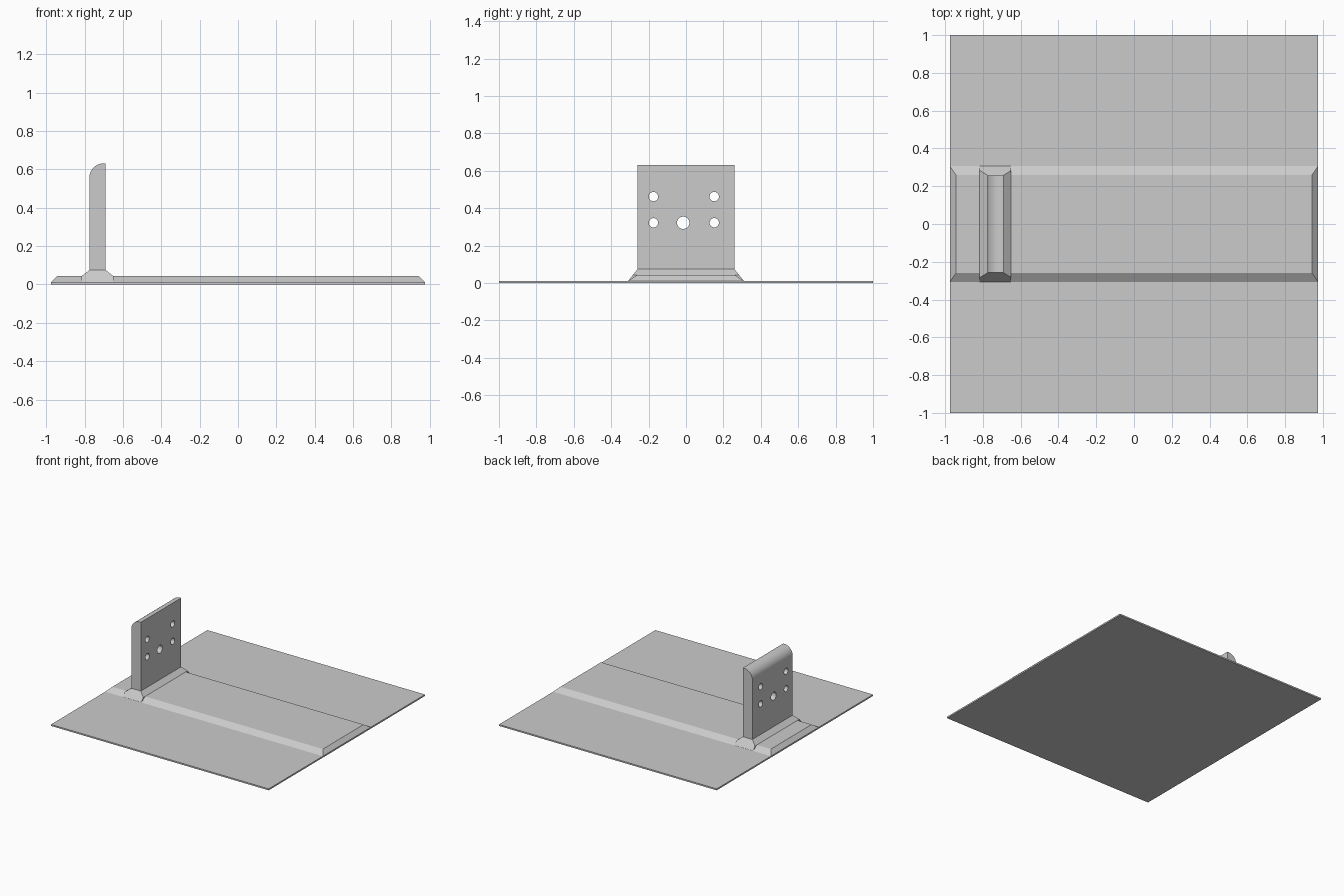
import bpy, bmesh, math
from mathutils import Matrix

if "Cube" in bpy.data.objects:
    bpy.data.objects.remove(bpy.data.objects["Cube"])

grey = bpy.data.materials.new("grey metal")
grey.diffuse_color = (0.6, 0.6, 0.6, 1)
grey.use_nodes = True
grey.node_tree.nodes["Principled BSDF"].inputs["Base Color"].default_value = grey.diffuse_color


def make(name, bm):
    bmesh.ops.recalc_face_normals(bm, faces=bm.faces)
    mesh = bpy.data.meshes.new(name)
    bm.to_mesh(mesh)
    bm.free()
    mesh.materials.append(grey)
    ob = bpy.data.objects.new(name, mesh)
    bpy.context.collection.objects.link(ob)
    return ob


def loft(name, rings):
    """Stack of rectangles (x0, x1, half_y, z) joined into a closed solid."""
    bm = bmesh.new()
    loops = [[bm.verts.new(p) for p in ((a, -h, z), (b, -h, z), (b, h, z), (a, h, z))]
             for a, b, h, z in rings]
    for lo, hi in zip(loops, loops[1:]):
        for i in range(4):
            j = (i + 1) % 4
            bm.faces.new((lo[i], lo[j], hi[j], hi[i]))
    bm.faces.new(loops[0])
    bm.faces.new(loops[-1])
    return make(name, bm)


# Thin plate, raised bevelled strip, and flared weld foot
loft("base_plate", [(-0.975, 0.975, 1.0, 0), (-0.975, 0.975, 1.0, 0.012)])
loft("raised_strip", [(-0.975, 0.975, 0.307, 0.012), (-0.943, 0.943, 0.26, 0.043)])
loft("upright_foot", [(-0.817, -0.65, 0.307, 0.014), (-0.817, -0.65, 0.284, 0.043),
                      (-0.775, -0.69, 0.258, 0.075)])

# Upright: side profile with a rounded top edge, extruded across y
x0, x1, top, r = -0.775, -0.69, 0.632, 0.075
profile = [(x0, 0.07), (x1, 0.07), (x1, top)]
profile += [(x0 + r - r * math.sin(a), top - r + r * math.cos(a))
            for a in (math.pi / 2 * i / 12 for i in range(13))]
bm = bmesh.new()
face = bm.faces.new([bm.verts.new((x, -0.258, z)) for x, z in profile])
ext = bmesh.ops.extrude_face_region(bm, geom=[face])
bmesh.ops.translate(bm, vec=(0, 0.516, 0),
                    verts=[v for v in ext["geom"] if isinstance(v, bmesh.types.BMVert)])
upright = make("upright", bm)

# Bolt holes: four small, one larger in the lower middle
bm = bmesh.new()
holes = [(y, z, 0.025) for y in (-0.174, 0.151) for z in (0.322, 0.462)]
holes.append((-0.015, 0.322, 0.033))
for y, z, rad in holes:
    bmesh.ops.create_cone(bm, cap_ends=True, segments=32, radius1=rad, radius2=rad, depth=0.3,
                          matrix=Matrix.Translation((-0.73, y, z)) @ Matrix.Rotation(math.pi / 2, 4, 'Y'))
cutter = make("hole_cutter", bm)
cutter.hide_render = True
cutter.hide_set(True)
mod = upright.modifiers.new("holes", 'BOOLEAN')
mod.operation = 'DIFFERENCE'
mod.solver = 'EXACT'
mod.object = cutter

# Bake the holes so the rounded surfaces shade cleanly
bpy.context.view_layer.objects.active = upright
upright.select_set(True)
bpy.ops.object.modifier_apply(modifier="holes")
bpy.ops.object.shade_smooth_by_angle(angle=math.radians(30))
bpy.data.objects.remove(cutter)
